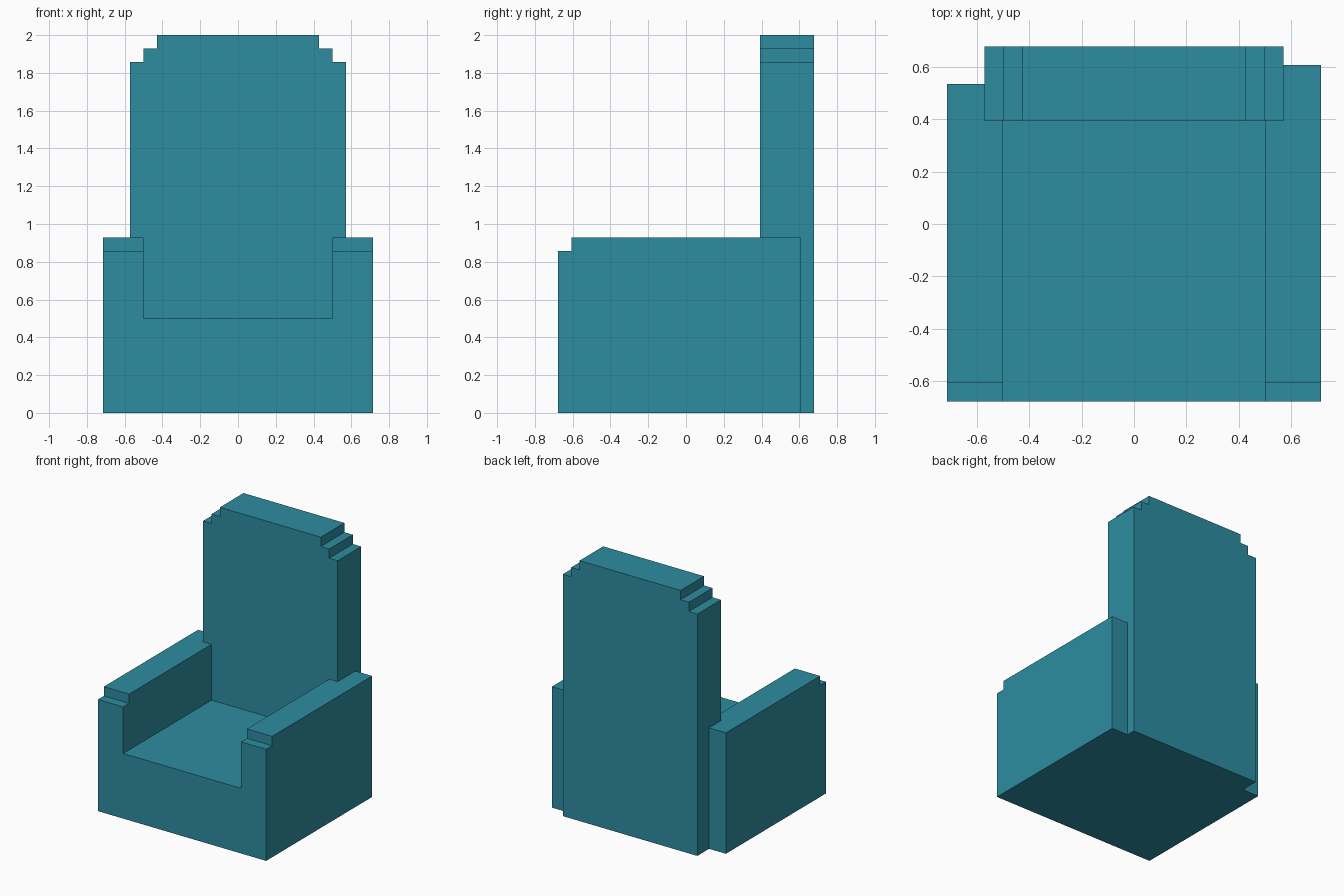
import bpy, bmesh
from mathutils import Vector

if "Cube" in bpy.data.objects:
    bpy.data.objects.remove(bpy.data.objects["Cube"])

U = 1 / 14            # one block of the chair's grid
RECESS = 1            # carving depth in blocks

teal = bpy.data.materials.new("teal")
teal.diffuse_color = (0.026, 0.266, 0.352, 1)
teal.use_nodes = True
teal.node_tree.nodes["Principled BSDF"].inputs["Base Color"].default_value = teal.diffuse_color


def finish(name, bm):
    bmesh.ops.recalc_face_normals(bm, faces=bm.faces[:])
    bmesh.ops.scale(bm, vec=(U, U, U), verts=bm.verts[:])
    mesh = bpy.data.meshes.new(name)
    bm.to_mesh(mesh)
    bm.free()
    mesh.materials.append(teal)
    obj = bpy.data.objects.new(name, mesh)
    bpy.context.collection.objects.link(obj)


def extrude_side(name, profile, x0, x1):
    """Extrude a (y, z) profile from x0 to x1."""
    bm = bmesh.new()
    face = bm.faces.new([bm.verts.new((x0, y, z)) for y, z in profile])
    ext = bmesh.ops.extrude_face_region(bm, geom=[face])
    verts = [g for g in ext["geom"] if isinstance(g, bmesh.types.BMVert)]
    bmesh.ops.translate(bm, verts=verts, vec=(x1 - x0, 0, 0))
    finish(name, bm)


# Seat and armrests (the two arms end at different depths)
extrude_side("seat", [(-9.5, 0), (5.5, 0), (5.5, 7), (-9.5, 7)], -7, 7)
for name, x0, x1, back in (("left_arm", -10, -7, 7.5), ("right_arm", 7, 10, 8.5)):
    extrude_side(name, [(-9.5, 0), (back, 0), (back, 13), (-8.5, 13),
                        (-8.5, 12), (-9.5, 12)], x0, x1)

# Carved pattern, as blocks (x0, x1, z0, z1) mirrored about x = -0.5
half = [(-1, 0, 8, 26), (-4, -3, 25, 26), (-3, -2, 24, 25)]
half += [(-2, 1, z0, z1) for z0, z1 in ((23, 24), (17, 19), (12, 13))]
for z in (19, 13):
    half += [(-5, -3, z + 1, z + 3)]
    half += [(x, x + 1, h, h + 1) for x in (-6, -3) for h in (z, z + 3)]
half += [(-3 - i, -2 - i, 11 - i, 12 - i) for i in range(3)]
blocks = half + [(-1 - b, -1 - a, c, d) for a, b, c, d in half]
blocks.append((-7, -6, 22, 23))
carved = {(x, z) for a, b, c, d in blocks for x in range(a, b) for z in range(c, d)}

# Backrest: stepped sheet of cells, thickened, then carved cells pushed in
bm = bmesh.new()
grid, carved_faces = {}, []


def corner(x, z):
    if (x, z) not in grid:
        grid[x, z] = bm.verts.new((x, 5.5, z))
    return grid[x, z]


for z in range(28):
    w = 8 - max(0, z - 25)
    for x in range(-w, w):
        f = bm.faces.new([corner(x, z), corner(x + 1, z),
                          corner(x + 1, z + 1), corner(x, z + 1)])
        if (x, z) in carved:
            carved_faces.append(f)


def push(faces, depth):
    ext = bmesh.ops.extrude_face_region(bm, geom=faces)
    verts = [g for g in ext["geom"] if isinstance(g, bmesh.types.BMVert)]
    bmesh.ops.translate(bm, verts=verts, vec=Vector((0, depth, 0)))


push(bm.faces[:], 4)
carved_faces = [f for f in bm.faces
                if all(abs(v.co.y - 5.5) < 1e-4 for v in f.verts)
                and (round(f.calc_center_median().x - 0.5),
                     round(f.calc_center_median().z - 0.5)) in carved]
push(carved_faces, RECESS)
finish("carved_backrest", bm)
